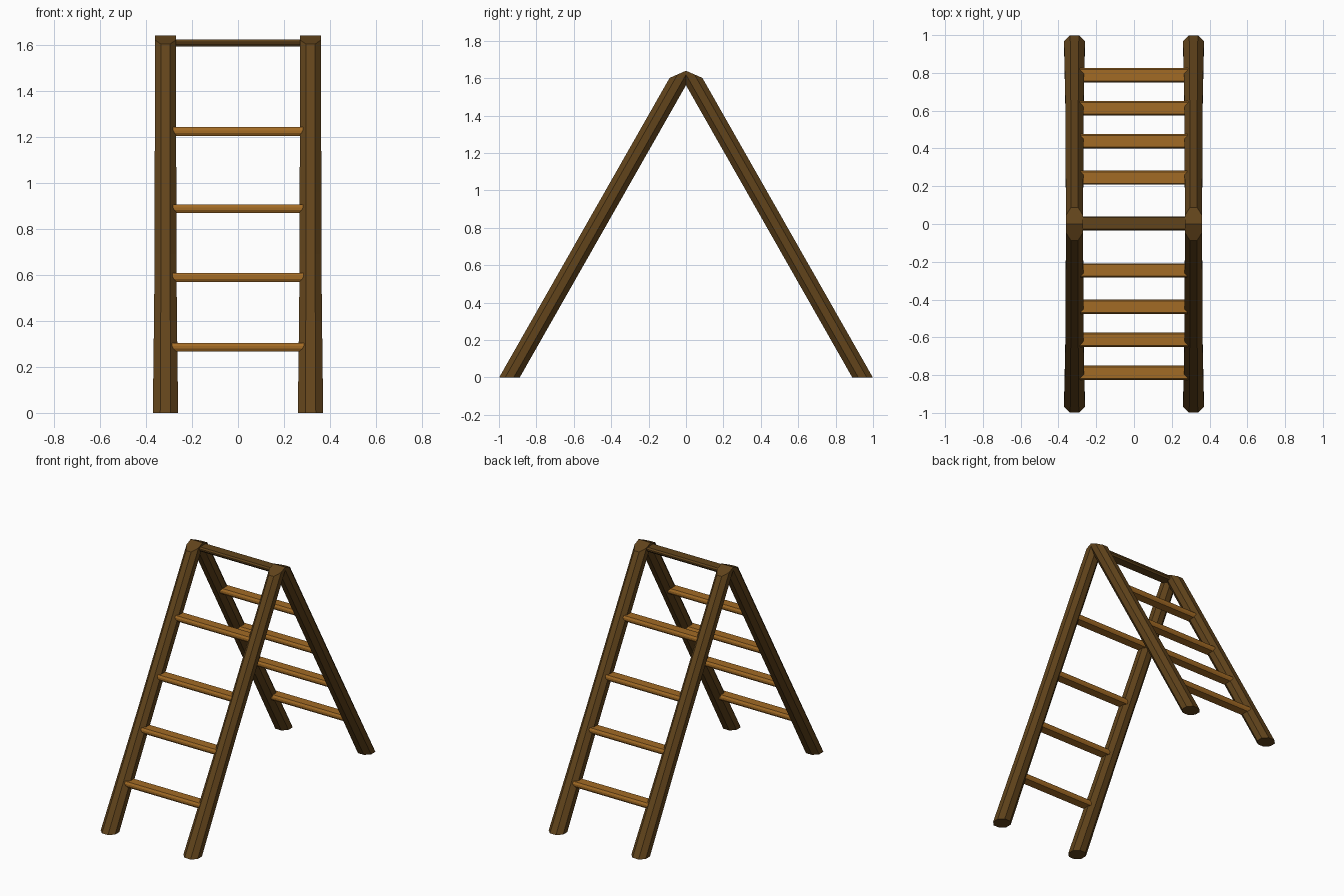
import bpy, bmesh, math
from mathutils import Vector

if "Cube" in bpy.data.objects:
    bpy.data.objects.remove(bpy.data.objects["Cube"])


def material(name, color):
    m = bpy.data.materials.new(name)
    m.diffuse_color = (*color, 1)
    m.use_nodes = True
    m.node_tree.nodes["Principled BSDF"].inputs["Base Color"].default_value = m.diffuse_color
    return m


DARK = material("dark wood", (0.12, 0.057, 0.011))
LIGHT = material("light wood", (0.36, 0.145, 0.018))


def finish(bm, name, mat):
    bmesh.ops.recalc_face_normals(bm, faces=bm.faces)
    me = bpy.data.meshes.new(name)
    bm.to_mesh(me)
    bm.free()
    ob = bpy.data.objects.new(name, me)
    me.materials.append(mat)
    bpy.context.collection.objects.link(ob)
    return ob


def loft(rings):
    bm = bmesh.new()
    loops = [[bm.verts.new(p) for p in r] for r in rings]
    for a, b in zip(loops, loops[1:]):
        for i in range(len(a)):
            j = (i + 1) % len(a)
            bm.faces.new((a[i], a[j], b[j], b[i]))
    bm.faces.new(loops[0])
    bm.faces.new(loops[-1])
    return bm


def cut(bm, co, no, fill):
    r = bmesh.ops.bisect_plane(bm, geom=bm.verts[:] + bm.edges[:] + bm.faces[:],
                               plane_co=co, plane_no=no, clear_outer=True)
    if fill:
        edges = [e for e in r["geom_cut"] if isinstance(e, bmesh.types.BMEdge)]
        bmesh.ops.contextual_create(bm, geom=edges)


# Octagonal posts leaning to the ridge, mitred at y = 0 with a sloped cap
def leg(name, sx, sy):
    rings = []
    for z, hw in ((0, 0.055), (0.4, 0.050), (0.69, 0.047), (0.96, 0.047), (1.9, 0.045)):
        ring = []
        for k in range(8):
            a = math.radians(22.5 + 45 * k)
            s = 1 / math.cos(math.radians(22.5))
            ring.append((sx * 0.315 + hw * s * math.cos(a),
                         -(0.944 - 0.569 * z) + 0.055 * s * math.sin(a), z))
        rings.append(ring)
    bm = loft(rings)
    cut(bm, (0, 0, 1.64), (0, -0.44, 1), True)
    cut(bm, (0, 0, 0), (0, 1, 0), False)
    if sy > 0:
        for v in bm.verts:
            v.co.y *= -1
    return finish(bm, name, DARK)


# Flattened, chamfered rungs spanning between the posts
def rung(name, y, z, h, mat):
    w = 0.038
    prof = [(-w, -0.3 * h), (-0.8 * w, -h), (0.8 * w, -h), (w, -0.3 * h),
            (w, 0.3 * h), (0.8 * w, h), (-0.8 * w, h), (-w, 0.3 * h)]
    rings = [[(x, y + a, z + b) for a, b in prof] for x in (-0.29, 0, 0.29)]
    return finish(loft(rings), name, mat)


for sy, face in ((-1, "front"), (1, "back")):
    for sx, side in ((-1, "left"), (1, "right")):
        leg(f"{face}_{side}_leg", sx, sy)
    for i, (y, z) in enumerate(((0.788, 0.285), (0.612, 0.588), (0.438, 0.887), (0.246, 1.222))):
        rung(f"{face}_rung_{i + 1}", sy * y, z, 0.019, LIGHT)

rung("top_bar", 0.003, 1.606, 0.015, DARK)
